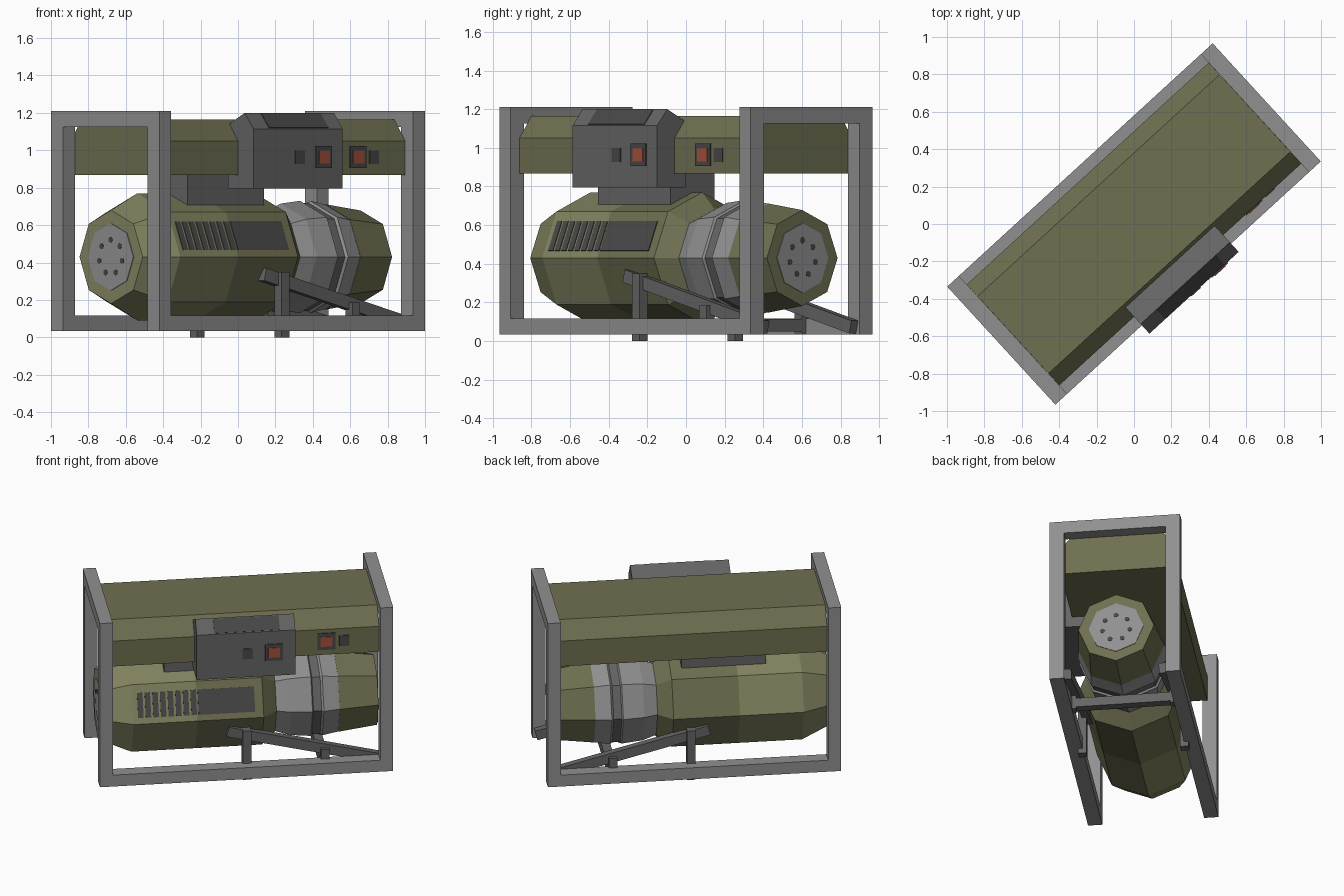
import bpy, bmesh, math
from mathutils import Matrix, Vector

if "Cube" in bpy.data.objects:
    bpy.data.objects.remove(bpy.data.objects["Cube"])

# Built in a straight local frame (x = long axis), then turned about z at the end
TURN = Matrix.Rotation(math.radians(42.5), 4, 'Z')


def material(name, rgb):
    m = bpy.data.materials.new(name)
    m.diffuse_color = (*rgb, 1)
    m.use_nodes = True
    m.node_tree.nodes["Principled BSDF"].inputs["Base Color"].default_value = m.diffuse_color
    return m


OLIVE = material("olive_paint", (0.16, 0.16, 0.082))
LIGHT_OLIVE = material("light_olive_paint", (0.23, 0.23, 0.12))
STEEL = material("grey_steel", (0.28, 0.28, 0.28))
DARK = material("dark_steel", (0.13, 0.13, 0.13))
BLACK = material("black_plastic", (0.065, 0.065, 0.065))
RED = material("red_button", (0.36, 0.08, 0.045))


def finish(name, bm, mat):
    bmesh.ops.recalc_face_normals(bm, faces=bm.faces)
    me = bpy.data.meshes.new(name)
    bm.to_mesh(me)
    bm.free()
    me.transform(TURN)
    me.materials.append(mat)
    ob = bpy.data.objects.new(name, me)
    bpy.context.collection.objects.link(ob)
    return ob


def box(name, lo, hi, mat):
    lo, hi = Vector(lo), Vector(hi)
    placed(name, Matrix.Translation((lo + hi) / 2), hi - lo, mat)


def placed(name, matrix, size, mat):
    bm = bmesh.new()
    bmesh.ops.create_cube(bm, size=1, matrix=matrix @ Matrix.Diagonal((*size, 1)))
    finish(name, bm, mat)


def extrude(name, section, x0, x1, mat):
    """Closed (y, z) section stretched along x."""
    bm = bmesh.new()
    f = bm.faces.new([bm.verts.new((x0, y, z)) for y, z in section])
    r = bmesh.ops.extrude_face_region(bm, geom=[f])
    vs = [e for e in r["geom"] if isinstance(e, bmesh.types.BMVert)]
    bmesh.ops.translate(bm, verts=vs, vec=(x1 - x0, 0, 0))
    # the extrude keeps the starting cap only if it is put back
    if f.is_valid is False or f not in bm.faces[:]:
        bm.faces.new([v for v in bm.verts if v not in vs])
    finish(name, bm, mat)


AXIS_Z = 0.43


def lathe(name, profile, mat, y=0, z=AXIS_Z, n=8):
    """(x, radius) profile turned about an axis along x, capped at both ends."""
    bm = bmesh.new()
    rings = [[bm.verts.new((x, y + r * math.cos(2 * math.pi * k / n),
                            z + r * math.sin(2 * math.pi * k / n))) for k in range(n)]
             for x, r in profile]
    for a, b in zip(rings, rings[1:]):
        for k in range(n):
            bm.faces.new((a[k], a[(k + 1) % n], b[(k + 1) % n], b[k]))
    bm.faces.new(rings[0])
    bm.faces.new(rings[-1])
    finish(name, bm, mat)


# Frame: two inverted-U ends joined by bottom rails
L, W, TX, TY, Z0, Z1 = 0.9625, 0.428, 0.085, 0.094, 0.035, 1.21
for s, end in ((-1, "left"), (1, "right")):
    xs = sorted((s * L, s * (L - TX)))
    for t, side in ((-1, "front"), (1, "back")):
        ys = sorted((t * W, t * (W - TY)))
        box(f"{end}_{side}_post", (xs[0], ys[0], Z0), (xs[1], ys[1], Z1), STEEL)
    box(f"{end}_top_bar", (xs[0], -W + TY, Z1 - 0.085), (xs[1], W - TY, Z1), STEEL)

for t, side in ((-1, "front"), (1, "back")):
    ys = sorted((t * W, t * (W - TY)))
    box(f"{side}_bottom_rail", (-L + TX, ys[0], Z0), (L - TX, ys[1], Z0 + 0.082), STEEL)
    # Sloping cradle bar with its foot post and short post
    a, b = Vector((-0.11, t * 0.312, 0.337)), Vector((0.945, t * 0.312, 0.073))
    d = b - a
    rot = Matrix.Rotation(math.atan2(-d.z, d.x), 4, 'Y')
    placed(f"{side}_cradle_bar", Matrix.Translation((a + b) / 2) @ rot,
           (d.length, 0.05, 0.068), DARK)
    for nm, x, z0, z1 in (("foot_post", 0.012, 0, 0.35), ("short_post", 0.525, 0.04, 0.185)):
        box(f"{side}_{nm}", (x - 0.028, t * 0.335 - 0.028, z0),
            (x + 0.028, t * 0.335 + 0.028, z1), DARK)
box("cradle_crossbar", (0.495, -0.33, 0.05), (0.555, 0.33, 0.115), DARK)

# Octagonal engine body
lathe("engine_head", [(-0.92, 0.25), (-0.73, 0.34), (-0.31, 0.34)], LIGHT_OLIVE)
lathe("engine_body", [(-0.31, 0.34), (0.125, 0.34), (0.222, 0.25)], OLIVE)
lathe("engine_collar", [(0.218, 0.252), (0.31, 0.285), (0.45, 0.30), (0.46, 0.285), (0.51, 0.285),
                        (0.525, 0.30), (0.55, 0.295), (0.63, 0.28)], STEEL)
lathe("collar_band", [(0.458, 0.288), (0.512, 0.288)], DARK)
lathe("engine_rear", [(0.63, 0.282), (0.89, 0.248)], OLIVE)
for s, x, end in ((-1, -0.92, "left"), (1, 0.89, "right")):
    lathe(f"{end}_end_plate", [(x - s * 0.01, 0.18), (x + s * 0.004, 0.18)], STEEL)
    for k in range(7):
        a = 2 * math.pi * k / 7 + math.pi / 2
        lathe(f"{end}_port_{k}", [(x, 0.016), (x + s * 0.006, 0.016)], BLACK,
              0.092 * math.cos(a), AXIS_Z + 0.092 * math.sin(a))

# Vent slats and hatch on the upper front facet
tilt = Matrix.Rotation(math.radians(-22.5), 4, 'X')
ap = 0.34 * math.cos(math.pi / 8)


def on_facet(x):
    c = math.radians(22.5)
    mid = Matrix.Translation((x, -ap * math.cos(c), AXIS_Z + ap * math.sin(c)))
    return mid @ tilt @ Matrix.Translation((0, 0, -0.008))


for k in range(8):
    placed(f"vent_slat_{k}", on_facet(-0.68 + k * 0.05), (0.036, 0.008, 0.165), BLACK)
placed("service_hatch", on_facet(-0.115), (0.37, 0.009, 0.165), BLACK)

# Fuel tank with chamfered top, and the block joining it to the engine
extrude("fuel_tank", [(-0.366, 0.868), (0.366, 0.868), (0.366, 1.05), (0.28, 1.165),
                      (-0.28, 1.165), (-0.366, 1.05)], -0.877, 0.877, OLIVE)
box("tank_mount", (-0.506, -0.153, 0.70), (0.05, 0.153, 0.87), DARK)

# Control box with sloped lid and display
extrude("control_box", [(-0.285, 0.795), (-0.488, 0.795), (-0.488, 1.115), (-0.418, 1.20),
                        (-0.285, 1.135)], -0.335, 0.312, DARK)
slope = Matrix.Rotation(math.atan2(0.085, 0.07), 4, 'X')
placed("display_panel", Matrix.Translation((-0.005, -0.453, 1.1575)) @ slope,
       (0.43, 0.098, 0.008), BLACK)

# Push buttons on the box and on the tank
for nm, xb, xs, y in (("box", 0.172, 0.0, -0.488), ("tank", 0.532, 0.65, -0.366)):
    z = 0.963
    box(f"{nm}_button_surround", (xb - 0.058, y - 0.006, z - 0.058), (xb + 0.058, y + 0.01, z + 0.06), BLACK)
    box(f"{nm}_button", (xb - 0.039, y - 0.010, z - 0.034), (xb + 0.039, y, z + 0.036), RED)
    box(f"{nm}_socket", (xs - 0.034, y - 0.005, z - 0.037), (xs + 0.034, y + 0.01, z + 0.037), BLACK)
